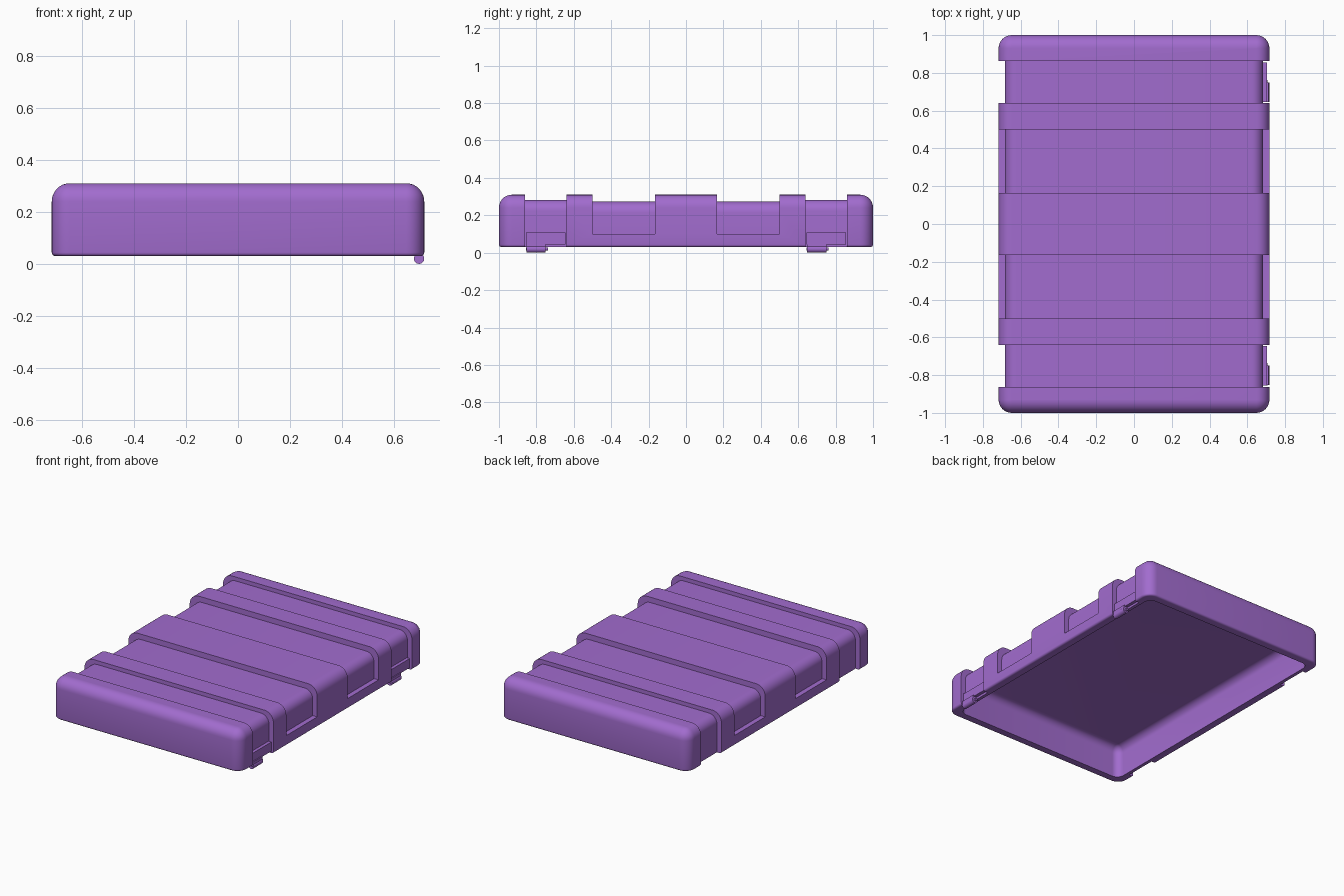
import bpy, bmesh
from math import sin, cos, pi

if "Cube" in bpy.data.objects:
    bpy.data.objects.remove(bpy.data.objects["Cube"])

purple = bpy.data.materials.new("purple")
purple.diffuse_color = (0.36, 0.15, 0.62, 1)
purple.use_nodes = True
purple.node_tree.nodes["Principled BSDF"].inputs["Base Color"].default_value = purple.diffuse_color


def make(name, bm):
    bmesh.ops.recalc_face_normals(bm, faces=bm.faces[:])
    me = bpy.data.meshes.new(name)
    bm.to_mesh(me)
    bm.free()
    ob = bpy.data.objects.new(name, me)
    me.materials.append(purple)
    bpy.context.collection.objects.link(ob)
    return ob


def arc(cx, cy, r, a0, n=8):
    return [(cx + r * cos(a0 + pi / 2 * i / n), cy + r * sin(a0 + pi / 2 * i / n)) for i in range(n + 1)]


def rounded_box(name, hx, hy, z0, z1, r, rb, n=8):
    """Stack of rounded rectangles: fillet r at the top and corners, rb at the bottom."""
    levels = [(rb * (1 - sin(pi / 2 * i / 4)), z0 + rb * (1 - cos(pi / 2 * i / 4))) for i in range(5)]
    levels += [(r * .97 * (1 - cos(pi / 2 * i / n)), z1 - r * (1 - sin(pi / 2 * i / n))) for i in range(n + 1)]
    bm = bmesh.new()
    rings = []
    for inset, z in levels:
        pts = []
        for k, (sx, sy) in enumerate(((1, 1), (-1, 1), (-1, -1), (1, -1))):
            pts += arc(sx * (hx - r), sy * (hy - r), r - inset, k * pi / 2)
        rings.append([bm.verts.new((x, y, z)) for x, y in pts])
    m = len(rings[0])
    for a, b in zip(rings, rings[1:]):
        for i in range(m):
            bm.faces.new((a[i], a[(i + 1) % m], b[(i + 1) % m], b[i]))
    bm.faces.new(rings[0])
    bm.faces.new(rings[-1])
    return make(name, bm)


def extrude_y(name, profile, y0, y1):
    bm = bmesh.new()
    a, b = ([bm.verts.new((x, y, z)) for x, z in profile] for y in (y0, y1))
    m = len(a)
    for i in range(m):
        bm.faces.new((a[i], a[(i + 1) % m], b[(i + 1) % m], b[i]))
    bm.faces.new(a)
    bm.faces.new(b)
    return make(name, bm)


def cut(target, cutter):
    mod = target.modifiers.new("cut", 'BOOLEAN')
    mod.operation, mod.solver, mod.object = 'DIFFERENCE', 'EXACT', cutter
    bpy.context.view_layer.objects.active = target
    bpy.ops.object.modifier_apply(modifier=mod.name)
    bpy.data.objects.remove(cutter)


def groove(y0, y1, floor_z, base_z, hx=0.683, r=0.06):
    """Arch-shaped band that wraps over the lid."""
    inner = [(hx, base_z)] + arc(hx - r, floor_z - r, r, 0) + arc(-hx + r, floor_z - r, r, pi / 2) + [(-hx, base_z)]
    return extrude_y("groove_cutter", inner + [(-.85, base_z), (-.85, .45), (.85, .45), (.85, base_z)], y0, y1)


# Lid shell with raised ribs and a hollow underside
lid = rounded_box("lid_shell", 0.717, 1.0, 0.03, 0.31, 0.07, 0.014)
for y0, y1, top, base in ((.64, .862, .283, -.1), (.165, .5, .273, .1)):
    cut(lid, groove(y0, y1, top, base))
    cut(lid, groove(-y1, -y0, top, base))
cut(lid, rounded_box("cavity_cutter", 0.66, 0.943, -0.1, 0.248, 0.05, 0.01))
parts = [lid]


# Hinges on the right side: plate, leaf, knuckle and pin
def circle(r):
    return [(0.697 + r * cos(2 * pi * i / 20), 0.02 + r * sin(2 * pi * i / 20)) for i in range(20)]


def rect(x0, x1, z0, z1):
    return [(x0, z0), (x1, z0), (x1, z1), (x0, z1)]


for side, y in (("front", -.855), ("back", .645)):
    parts += [
        extrude_y(side + "_hinge_plate", rect(.675, .705, .045, .108), y, y + .21),
        extrude_y(side + "_hinge_leaf", rect(.68, .712, .02, .052), y + .002, y + .105),
        extrude_y(side + "_hinge_knuckle", circle(.02), y + .002, y + .105),
        extrude_y(side + "_hinge_pin", circle(.009), y, y + .118),
    ]

bpy.ops.object.select_all(action='DESELECT')
for ob in parts:
    ob.select_set(True)
bpy.context.view_layer.objects.active = lid
bpy.ops.object.shade_smooth_by_angle(angle=0.6)
